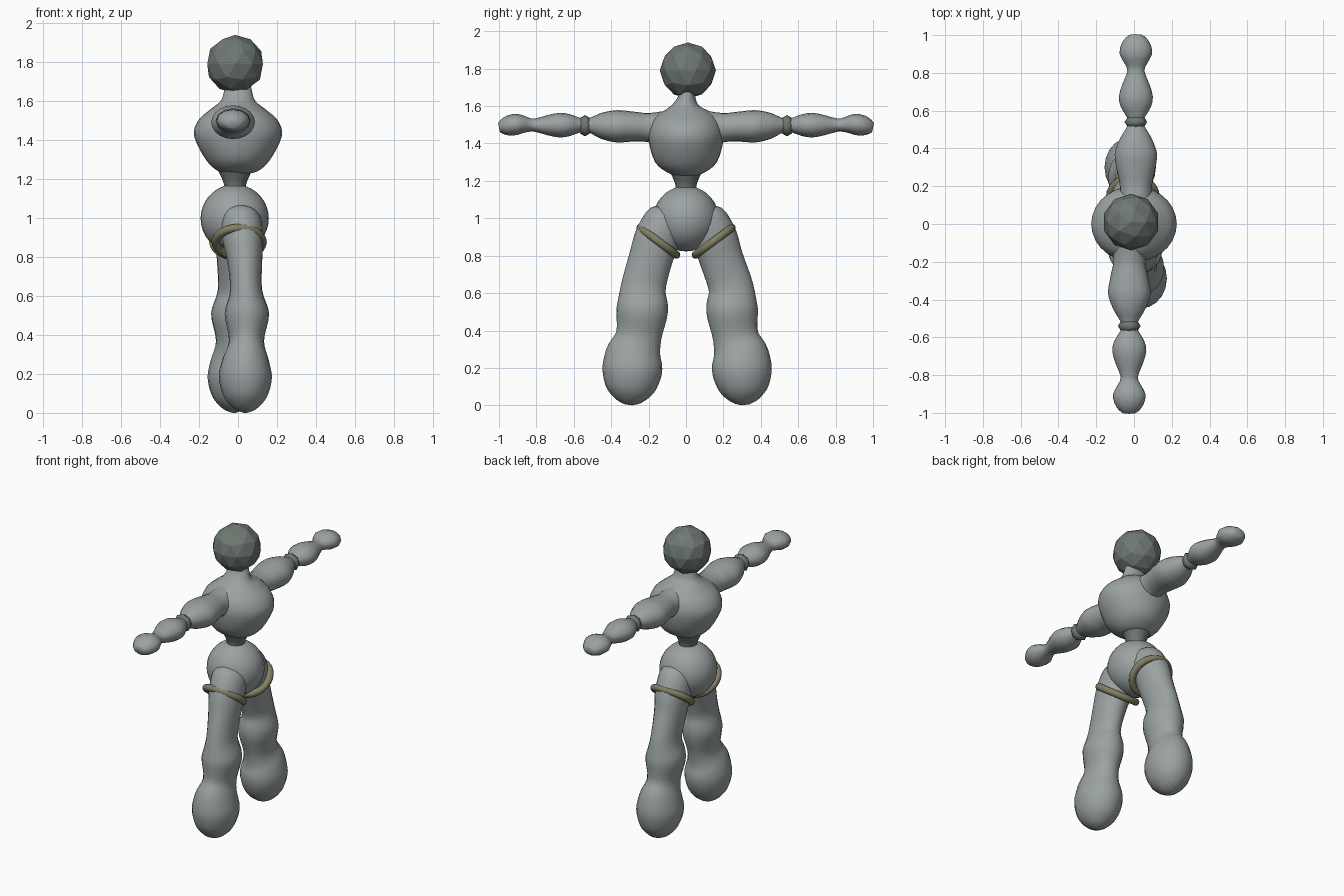
import bpy, bmesh, math
from mathutils import Vector, Matrix

if "Cube" in bpy.data.objects:
    bpy.data.objects.remove(bpy.data.objects["Cube"])


def material(name, rgb):
    m = bpy.data.materials.new(name)
    m.use_nodes = True
    m.diffuse_color = (*rgb, 1)
    m.node_tree.nodes["Principled BSDF"].inputs["Base Color"].default_value = (*rgb, 1)
    return m


GREY = material("body grey", (0.33, 0.365, 0.365))
DARK = material("dark green grey", (0.16, 0.19, 0.17))
OLIVE = material("olive band", (0.22, 0.22, 0.13))


def finish(name, bm, mat, smooth=True):
    bmesh.ops.recalc_face_normals(bm, faces=bm.faces)
    for f in bm.faces:
        f.smooth = smooth
    me = bpy.data.meshes.new(name)
    bm.to_mesh(me)
    bm.free()
    me.materials.append(mat)
    ob = bpy.data.objects.new(name, me)
    bpy.context.collection.objects.link(ob)
    return ob


def spline(stations, steps):
    """Smooth curve through stations of (x, y, z, half width, half depth)."""
    pts = [Vector(s) for s in stations]
    pts = [pts[0]] + pts + [pts[-1]]
    out = []
    for a, b, c, d in zip(pts, pts[1:], pts[2:], pts[3:]):
        for i in range(steps):
            t = i / steps
            out.append(b + (c - a) * (t / 2) + (2 * a - 5 * b + 4 * c - d) * (t * t / 2)
                       + (3 * b - a - 3 * c + d) * (t ** 3 / 2))
    return out + [pts[-1]]


def limb(name, stations, mat=GREY, sides=20, steps=4):
    """Loft of ellipses, each square to the path."""
    rows = spline(stations, steps)
    centres = [Vector(r[:3]) for r in rows]
    bm = bmesh.new()
    rings = []
    for i, r in enumerate(rows):
        along = centres[min(i + 1, len(rows) - 1)] - centres[max(i - 1, 0)]
        along.x = 0
        across = along.normalized().cross(Vector((1, 0, 0)))
        ring = []
        for k in range(sides):
            a = math.tau * k / sides
            ring.append(bm.verts.new(centres[i] + Vector((max(r[3], .002) * math.cos(a), 0, 0))
                                     + across * (max(r[4], .002) * math.sin(a))))
        rings.append(ring)
    for p, q in zip(rings, rings[1:]):
        for k in range(sides):
            j = (k + 1) % sides
            bm.faces.new((p[k], p[j], q[j], q[k]))
    bm.faces.new(rings[0])
    bm.faces.new(rings[-1])
    return finish(name, bm, mat)


def ring(name, centre, axis, major, minor, mat, n, m, wide=1.0):
    bm = bmesh.new()
    turn = Vector(axis).to_track_quat('Z', 'Y').to_matrix()
    grid = []
    for i in range(n):
        a = math.tau * i / n
        row = []
        for j in range(m):
            b = math.tau * j / m
            r = major + minor * math.cos(b)
            v = turn @ Vector((r * math.cos(a), r * math.sin(a), minor * math.sin(b)))
            v.x *= wide
            row.append(bm.verts.new(v + Vector(centre)))
        grid.append(row)
    for i in range(n):
        for j in range(m):
            p, q, k = grid[i], grid[(i + 1) % n], (j + 1) % m
            bm.faces.new((p[j], q[j], q[k], p[k]))
    return finish(name, bm, mat)


# Faceted head
bm = bmesh.new()
bmesh.ops.create_icosphere(bm, subdivisions=2, radius=0.15,
                           matrix=Matrix.Translation((-0.015, 0.01, 1.79)))
finish("head", bm, DARK, smooth=False)

# Torso running up into the neck
limb("torso", [(0, 0, 1.225, .03, .03), (0, 0, 1.24, .10, .09), (0, 0, 1.30, .165, .165),
               (0, 0, 1.42, .225, .20), (0, 0, 1.50, .205, .19), (0, 0, 1.555, .145, .15),
               (0, 0, 1.60, .09, .078), (0, .005, 1.65, .072, .046), (0, .01, 1.72, .06, .04)],
     sides=28)

# Waist
limb("waist", [(-.015, 0, 1.15, .052, .055), (-.015, 0, 1.19, .062, .06),
               (-.015, 0, 1.26, .095, .09)], DARK)

# Pelvis
bm = bmesh.new()
bmesh.ops.create_uvsphere(bm, u_segments=28, v_segments=18, radius=0.175,
                          matrix=Matrix.Translation((-.017, 0, .998)))
finish("pelvis", bm, GREY)

for s, side in ((1, "back"), (-1, "front")):
    # Arms: yaw is the slight sideways drift of each arm
    yaw = 0.01 if s > 0 else -0.025
    arm = lambda rows: [(yaw, s * y, z, w, d) for y, z, w, d in rows]
    limb(side + "_upper_arm", arm([
        (.08, 1.48, .09, .10), (.20, 1.485, .085, .078), (.28, 1.49, .10, .08),
        (.37, 1.492, .112, .086), (.45, 1.495, .085, .07), (.51, 1.497, .05, .042),
        (.55, 1.498, .03, .03)]))
    limb(side + "_forearm_and_hand", arm([
        (.53, 1.498, .03, .03), (.57, 1.498, .05, .04), (.62, 1.498, .08, .058),
        (.675, 1.498, .09, .066), (.74, 1.498, .072, .054), (.81, 1.498, .045, .035),
        (.85, 1.50, .06, .04), (.90, 1.503, .086, .056), (.95, 1.495, .078, .054),
        (.985, 1.488, .055, .038), (1.0, 1.485, .035, .024)]), sides=12, steps=2)
    ring(side + "_elbow_joint", (yaw, s * .54, 1.495), (0, 1, 0), .026, .031, DARK, 8, 6, 1.05)

    # Legs, swollen at thigh, knee and foot
    dx = -.02 if s > 0 else .038
    dy = .012 if s > 0 else 0
    limb(side + "_leg", [
        (dx * .3, s * .07, 1.04, .04, .04), (dx * .4, s * .095, 1.0, .10, .11),
        (dx * .6, s * .15, .90, .105, .122), (dx * .9, s * .19, .78, .09, .117),
        (dx * 1.1, s * (.228 + dy), .63, .082, .12), (dx * 1.2, s * (.234 + dy), .51, .114, .138),
        (dx * 1.15, s * (.253 + dy), .37, .09, .122), (dx, s * (.28 + dy), .27, .12, .15),
        (dx, s * (.288 + dy), .18, .136, .159), (dx, s * (.298 + dy), .085, .112, .13),
        (dx, s * (.305 + dy), .025, .062, .072), (dx, s * (.308 + dy), .003, .015, .02)])

    # Thigh bands
    ring(side + "_thigh_band", (.006 if s < 0 else -.006, s * .148, .877), (0, s * .6, -.8),
         .12, .022, OLIVE, 28, 10)
